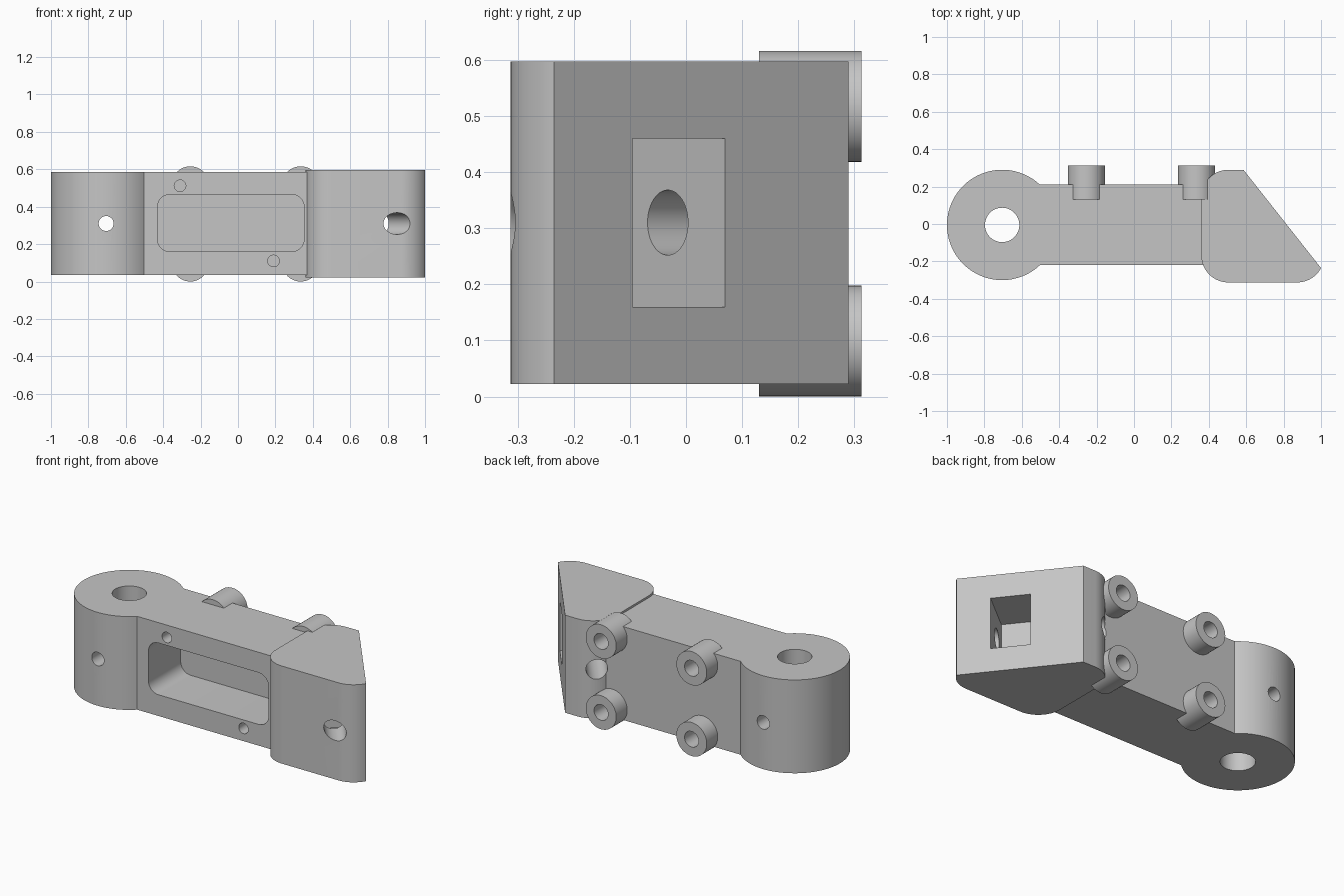
import bpy
import bmesh
from math import asin, cos, sin, pi, radians, degrees

if "Cube" in bpy.data.objects:
    bpy.data.objects.remove(bpy.data.objects["Cube"], do_unlink=True)

# Single grey material
grey = bpy.data.materials.new("plain_grey")
grey.use_nodes = True
colour = (0.56, 0.56, 0.56, 1)
grey.diffuse_color = colour
bsdf = next(n for n in grey.node_tree.nodes if n.type == 'BSDF_PRINCIPLED')
bsdf.inputs["Base Color"].default_value = colour


def arc(cx, cy, r, start, end, steps):
    angles = [radians(start + (end - start) * i / steps) for i in range(steps + 1)]
    return [(cx + r * cos(a), cy + r * sin(a)) for a in angles]


def circle(cx, cy, r, steps=48):
    return arc(cx, cy, r, 0, 360, steps)[:-1]


def rounded_rect(x0, x1, y0, y1, r):
    return (arc(x0 + r, y0 + r, r, 180, 270, 8) + arc(x1 - r, y0 + r, r, 270, 360, 8)
            + arc(x1 - r, y1 - r, r, 0, 90, 8) + arc(x0 + r, y1 - r, r, 90, 180, 8))


def prism(name, outline, lo, hi, axis='Z'):
    """Extrude an outline along Z (outline in x, y) or along Y (outline in x, z)."""
    bm = bmesh.new()
    rings = []
    for t in (lo, hi):
        rings.append([bm.verts.new((a, b, t) if axis == 'Z' else (a, t, b))
                      for a, b in outline])
    bm.faces.new(rings[0])
    bm.faces.new(rings[1])
    n = len(outline)
    for i in range(n):
        j = (i + 1) % n
        bm.faces.new((rings[0][i], rings[0][j], rings[1][j], rings[1][i]))
    bmesh.ops.recalc_face_normals(bm, faces=bm.faces)
    mesh = bpy.data.meshes.new(name)
    bm.to_mesh(mesh)
    bm.free()
    mesh.materials.append(grey)
    ob = bpy.data.objects.new(name, mesh)
    bpy.context.collection.objects.link(ob)
    return ob


def cutter(*args):
    ob = prism(*args)
    ob.hide_render = True
    return ob


def carve(ob, cutters):
    for c in cutters:
        mod = ob.modifiers.new("cut", 'BOOLEAN')
        mod.operation = 'DIFFERENCE'
        mod.solver = 'EXACT'
        mod.object = c
    bpy.context.view_layer.update()
    graph = bpy.context.evaluated_depsgraph_get()
    mesh = bpy.data.meshes.new_from_object(ob.evaluated_get(graph))
    ob.modifiers.clear()
    ob.data = mesh


mid = 0.31
eye_x, eye_y, eye_r = -0.705, -0.005, 0.295

# Arm with a round eye at one end
spread = degrees(asin(0.215 / eye_r))
arm = prism("arm", arc(eye_x, eye_y, eye_r, spread, 360 - spread, 72)
            + [(0.39, -0.22), (0.39, 0.21)], 0.035, 0.585)

# Wedge head with rounded corners
head = prism("wedge_head", arc(0.505, -0.1675, 0.145, 180, 270, 16)
             + arc(0.872, -0.1675, 0.145, 270, 332, 12) + [(0.585, 0.29)]
             + arc(0.505, 0.145, 0.145, 90, 180, 16), 0.022, 0.597)

# Four bored bosses on the back
bosses, bores = [], []
for side, x in (("right", -0.255), ("left", 0.335)):
    for level, z in (("lower", 0.099), ("upper", 0.517)):
        bosses.append(prism(f"{level}_{side}_boss", circle(x, z, 0.099),
                            0.13, 0.3125, 'Y'))
        bores.append(cutter("bore_cutter", circle(x, z, 0.046, 32), 0.15, 0.4, 'Y'))

# Holes and window recess in the arm
arm_cuts = [
    cutter("eye_cutter", circle(eye_x, eye_y, 0.092), -0.1, 0.8),
    cutter("pin_cutter", circle(eye_x, mid, 0.04, 32), -0.5, 0.5, 'Y'),
    cutter("window_cutter", rounded_rect(-0.43, 0.353, 0.16, 0.465, 0.065), -0.4, 0.08, 'Y'),
    cutter("upper_dowel_cutter", circle(-0.31, 0.512, 0.031, 32), -0.4, -0.08, 'Y'),
    cutter("lower_dowel_cutter", circle(0.19, 0.11, 0.031, 32), -0.4, -0.08, 'Y'),
]

# Square pocket sunk straight into the sloping face
ux, uy = 0.621, -0.783
pocket = [(0.824 + s * ux - d * uy, -0.0125 + s * uy + d * ux)
          for s, d in ((-0.105, 0.1), (-0.105, -0.28), (0.105, -0.28), (0.105, 0.1))]
pocket_cut = cutter("pocket_cutter", pocket, 0.16, 0.46)

# Screw hole running parallel to the sloping face
screw_cut = cutter("screw_cutter", circle(0, mid, 0.058), -0.6, 0.6, 'Y')
screw_cut.location = (0.616, -0.015, 0)
screw_cut.rotation_euler = (0, 0, asin(ux))

carve(arm, arm_cuts + bores + [screw_cut])
carve(head, [pocket_cut, screw_cut] + bores)
for boss, bore in zip(bosses, bores):
    carve(boss, [bore])

for c in arm_cuts + bores + [pocket_cut, screw_cut]:
    bpy.data.objects.remove(c, do_unlink=True)

# Smooth curved walls, crisp edges
bpy.ops.object.select_all(action='DESELECT')
for ob in [arm, head] + bosses:
    ob.select_set(True)
bpy.context.view_layer.objects.active = arm
bpy.ops.object.shade_smooth_by_angle(angle=pi / 6)
